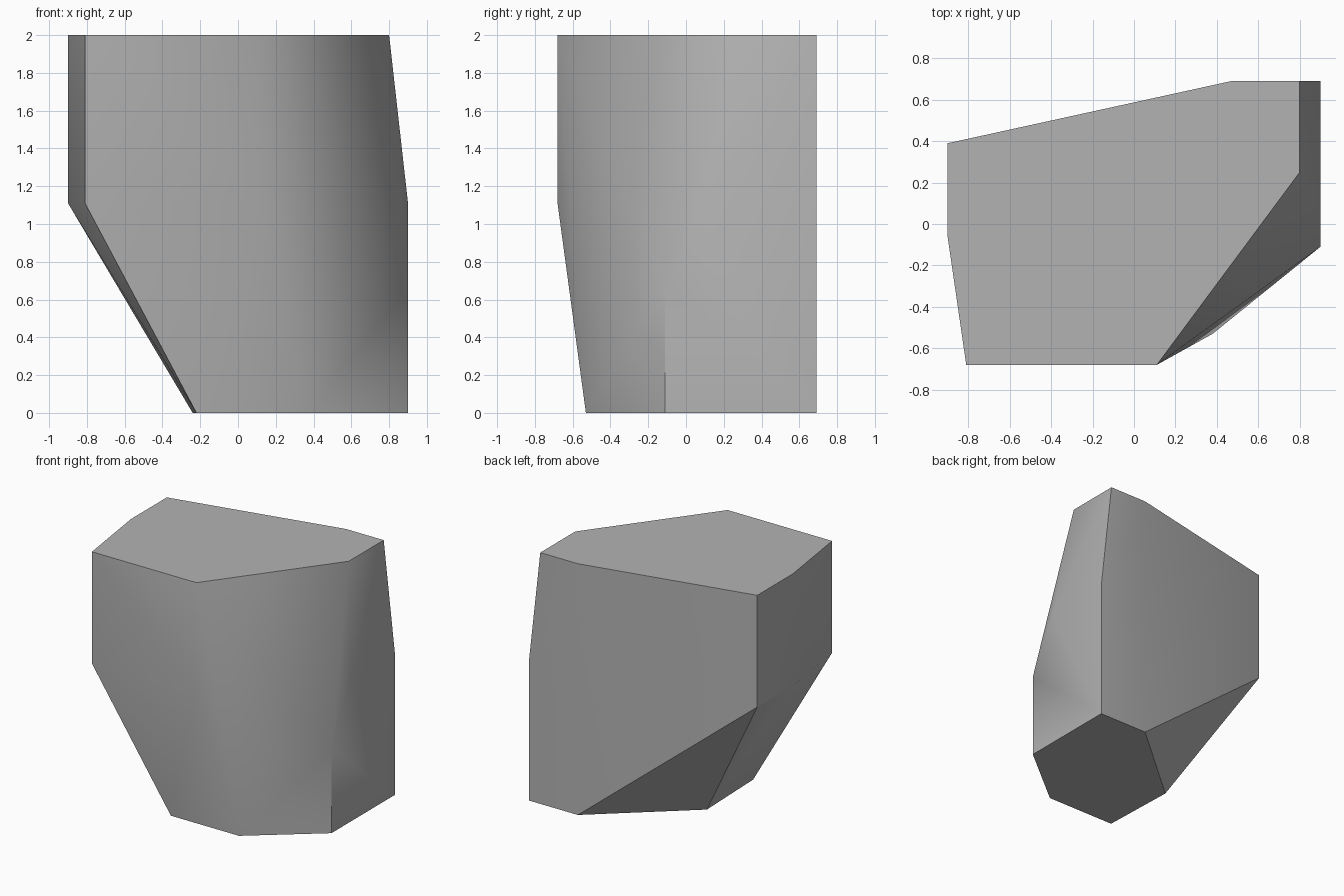
import bpy, bmesh, math

cube = bpy.data.objects.get("Cube")
if cube:
    bpy.data.objects.remove(cube, do_unlink=True)

# Stone colour
grey = bpy.data.materials.new("stone_grey")
grey.use_nodes = True
color = (0.45, 0.45, 0.45, 1)
grey.diffuse_color = color
grey.node_tree.nodes["Principled BSDF"].inputs["Base Color"].default_value = color

# Horizontal outlines of the faceted block: height -> corner points
TOP, MID, LOW, BASE = 2.0, 1.11, 0.67, 0.0
upper_side = [(-0.9, 0.39), (-0.9, -0.06), (-0.81, -0.68), (0.11, -0.68)]
sections = {
    TOP: upper_side + [(0.8, 0.25), (0.8, 0.69), (0.47, 0.69)],
    MID: upper_side + [(0.9, 0.12), (0.9, 0.69)],
    LOW: [(0.9, -0.11)],
    BASE: [(-0.24, 0.08), (-0.22, -0.53), (0.38, -0.53),
           (0.9, -0.11), (0.9, 0.69), (0.47, 0.69)],
}

# Wrap the outlines in one convex skin
bm = bmesh.new()
for z, points in sections.items():
    for x, y in points:
        bm.verts.new((x, y, z))
hull = bmesh.ops.convex_hull(bm, input=bm.verts[:])
loose = [v for v in bm.verts if not v.link_faces]
bmesh.ops.delete(bm, geom=loose, context='VERTS')
bmesh.ops.dissolve_limit(bm, angle_limit=math.radians(1),
                         verts=bm.verts[:], edges=bm.edges[:])
bmesh.ops.recalc_face_normals(bm, faces=bm.faces[:])

mesh = bpy.data.meshes.new("stone_block")
bm.to_mesh(mesh)
bm.free()
mesh.materials.append(grey)
block = bpy.data.objects.new("stone_block", mesh)
bpy.context.collection.objects.link(block)

# Soft shading across shallow facets, crisp main corners
bpy.ops.object.select_all(action='DESELECT')
block.select_set(True)
bpy.context.view_layer.objects.active = block
bpy.ops.object.shade_smooth_by_angle(angle=math.radians(30))
